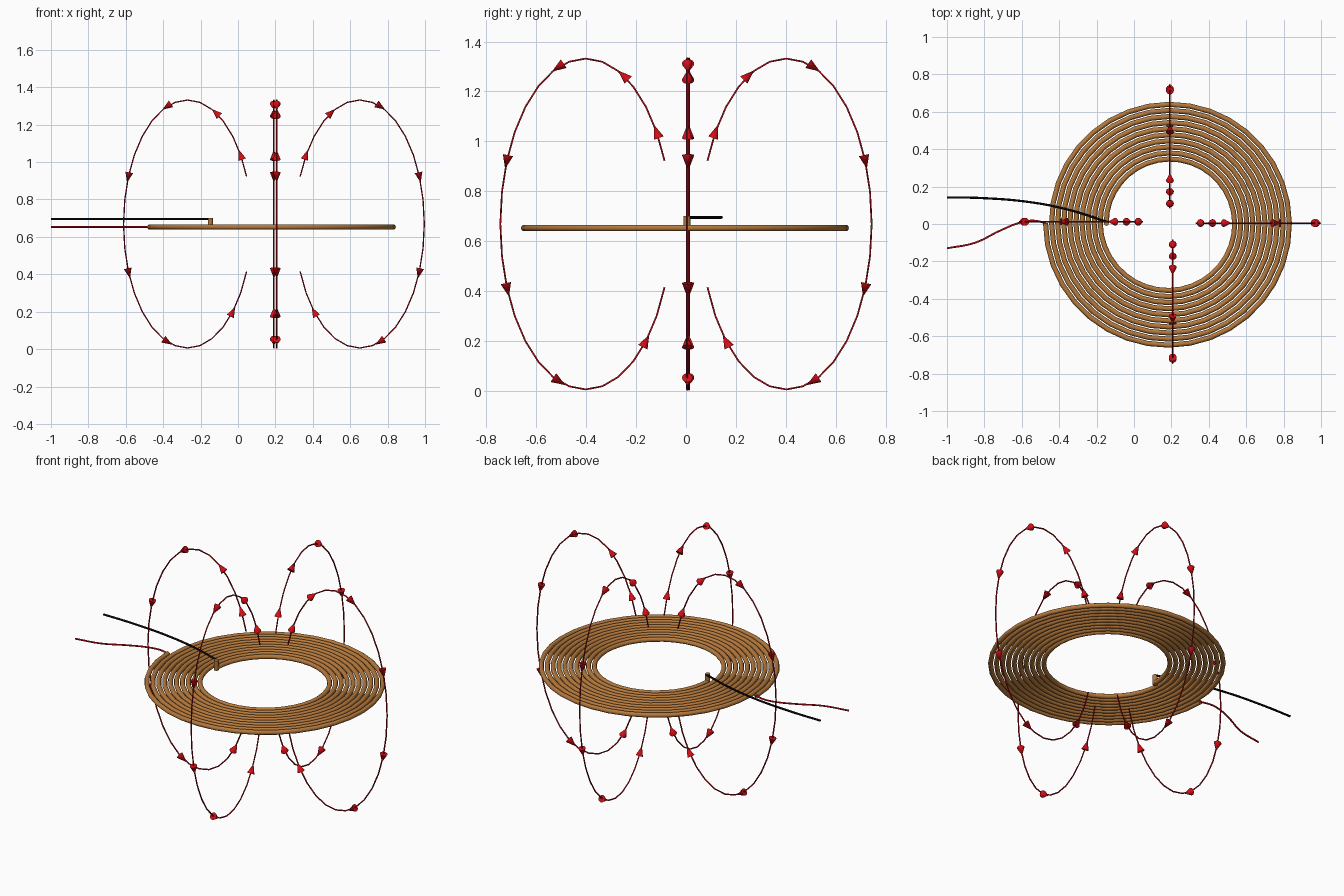
import bpy
from math import sin, cos, pi, radians
from mathutils import Vector

if "Cube" in bpy.data.objects:
    bpy.data.objects.remove(bpy.data.objects["Cube"])

CX, CY, ZC = 0.187, 0.004, 0.653          # coil centre
R_OUT, R_IN, TURNS, WIRE = 0.66, 0.335, 10, 0.0135


def material(name, rgb):
    m = bpy.data.materials.new(name)
    m.diffuse_color = (*rgb, 1)
    m.use_nodes = True
    m.node_tree.nodes["Principled BSDF"].inputs["Base Color"].default_value = m.diffuse_color
    return m


copper = material("copper", (0.46, 0.19, 0.045))
red = material("red", (0.65, 0.004, 0.008))
dark_red = material("dark_red", (0.42, 0.004, 0.008))
black = material("black", (0.002, 0.002, 0.002))


def tube(name, pts, radius, mat, kind='POLY', res=2):
    cu = bpy.data.curves.new(name, 'CURVE')
    cu.dimensions = '3D'
    cu.bevel_depth = radius
    cu.bevel_resolution = res
    cu.use_fill_caps = True
    sp = cu.splines.new(kind)
    if kind == 'BEZIER':
        sp.bezier_points.add(len(pts) - 1)
        for b, p in zip(sp.bezier_points, pts):
            b.co = p
            b.handle_left_type = b.handle_right_type = 'AUTO'
    else:
        sp.points.add(len(pts) - 1)
        for b, p in zip(sp.points, pts):
            b.co = (*p, 1)
    cu.materials.append(mat)
    ob = bpy.data.objects.new(name, cu)
    bpy.context.collection.objects.link(ob)
    return ob


# Flat spiral coil, from the outer end inwards
steps = TURNS * 36
coil = []
for i in range(steps + 1):
    t = i / steps
    r = R_OUT + (R_IN - R_OUT) * t
    a = pi + 2 * pi * TURNS * t
    coil.append((CX + r * cos(a), CY + r * sin(a), ZC))
tube("spiral_coil", coil, WIRE, copper, res=3)

# Riser at the inner end
bpy.ops.mesh.primitive_cylinder_add(vertices=16, radius=WIRE, depth=0.06,
                                    location=(CX - R_IN, CY, 0.671))
riser = bpy.context.object
riser.name = "inner_riser"
riser.data.materials.append(copper)
bpy.ops.object.shade_smooth_by_angle()

# Lead wires
tube("black_lead", [(x, y, 0.696) for x, y in
     [(-1, .142), (-.82, .139), (-.55, .116), (-.345, .075), (-.145, .012)]],
     0.006, black, 'BEZIER')
tube("red_lead", [(x, y, ZC) for x, y in
     [(-1, -.13), (-.85, -.10), (-.715, -.035), (-.61, .007), (-.54, .018), (-.47, .005)]],
     0.005, red, 'BEZIER')

# Field lines: open ellipses with direction arrows
B, ZMID = 0.663, 0.669
ARROWS = (146, 116, 71, 22, -23.5, -72, -135)


def field_line(name, origin, direction, a):
    o, d, up = Vector(origin), Vector(direction), Vector((0, 0, 1))

    def at(t):
        return o + d * (a * cos(t)) + up * (B * sin(t))

    pts = [at(radians(157.5 - 11.25 * i)) for i in range(29)]
    tube(name, pts, 0.004, dark_red, res=1)
    for k, deg in enumerate(ARROWS):
        t = radians(deg)
        tangent = d * (a * sin(t)) - up * (B * cos(t))
        bpy.ops.mesh.primitive_cone_add(vertices=16, radius1=0.021, depth=0.056, location=at(t))
        ob = bpy.context.object
        ob.name = f"{name}_arrow_{k + 1}"
        ob.rotation_euler = tangent.to_track_quat('Z', 'Y').to_euler()
        ob.data.materials.append(red)
        bpy.ops.object.shade_smooth_by_angle()


field_line("field_line_right", (0.651, 0.005, ZMID), (1, 0, 0), 0.345)
field_line("field_line_left", (-0.27, 0.012, ZMID), (-1, 0, 0), 0.342)
field_line("field_line_back", (0.192, 0.402, ZMID), (0, 1, 0), 0.342)
field_line("field_line_front", (0.207, -0.402, ZMID), (0, -1, 0), 0.342)
